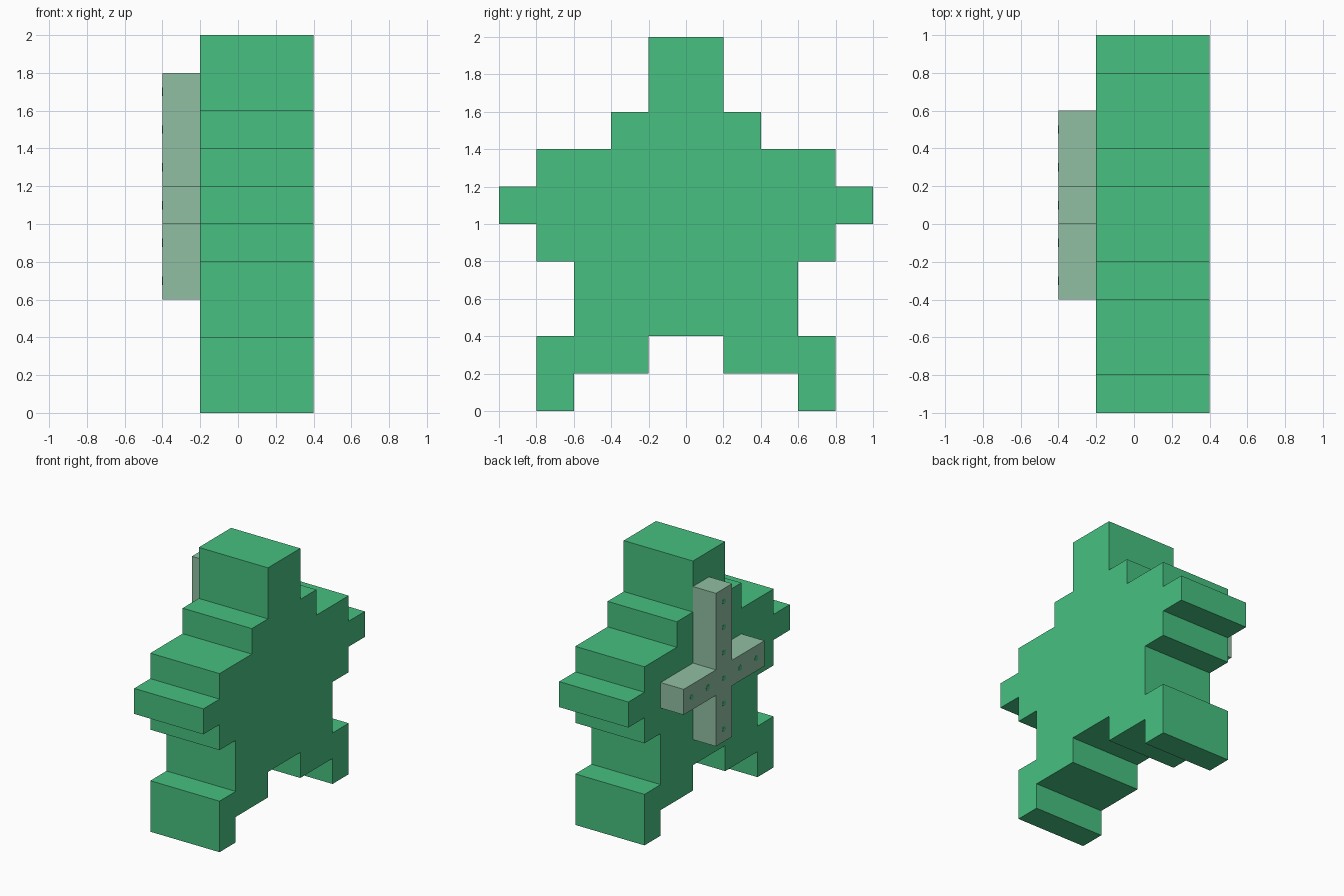
import bpy, bmesh
from mathutils import Matrix, Vector

cube = bpy.data.objects.get("Cube")
if cube:
    bpy.data.objects.remove(cube, do_unlink=True)

U = 0.2  # one block


def material(name, rgb):
    m = bpy.data.materials.new(name)
    m.use_nodes = True
    m.diffuse_color = (*rgb, 1)
    bsdf = m.node_tree.nodes["Principled BSDF"]
    bsdf.inputs["Base Color"].default_value = (*rgb, 1)
    bsdf.inputs["Roughness"].default_value = 0.8
    return m


green = material("leaf green", (0.063, 0.527, 0.216))
sage = material("pale sage", (0.283, 0.521, 0.361))


def finish(bm, name, mat):
    bmesh.ops.recalc_face_normals(bm, faces=bm.faces)
    mesh = bpy.data.meshes.new(name)
    bm.to_mesh(mesh)
    bm.free()
    mesh.materials.append(mat)
    obj = bpy.data.objects.new(name, mesh)
    bpy.context.collection.objects.link(obj)
    return obj


def slab(name, outline, x0, x1, mat):
    """Extrude a side outline, given in blocks as (y, z), from x0 to x1."""
    bm = bmesh.new()
    face = bm.faces.new([bm.verts.new((x0, y * U, z * U)) for y, z in outline])
    ext = bmesh.ops.extrude_face_region(bm, geom=[face])
    moved = [v for v in ext["geom"] if isinstance(v, bmesh.types.BMVert)]
    bmesh.ops.translate(bm, verts=moved, vec=Vector((x1 - x0, 0, 0)))
    return finish(bm, name, mat)


# Stepped body: half outline from head to crotch, mirrored across y
half = [(1, 10), (1, 8), (2, 8), (2, 7), (4, 7), (4, 6), (5, 6), (5, 5),
        (4, 5), (4, 4), (3, 4), (3, 2), (4, 2), (4, 0), (3, 0), (3, 1),
        (1, 1), (1, 2)]
slab("body", half + [(-y, z) for y, z in reversed(half)], -0.2, 0.4, green)

# Cross on the flat side
cross = [(0, 3), (1, 3), (1, 5), (3, 5), (3, 6), (1, 6),
         (1, 9), (0, 9), (0, 6), (-2, 6), (-2, 5), (0, 5)]
slab("cross", cross, -0.4, -0.2, sage)

# A small stud at the centre of each block of the cross
cells = [(0, z) for z in range(3, 9)] + [(y, 5) for y in (-2, -1, 1, 2)]
bm = bmesh.new()
for y, z in cells:
    place = (Matrix.Translation((-0.4, (y + 0.5) * U, (z + 0.5) * U))
             @ Matrix.Rotation(1.5707963, 4, 'Y'))
    bmesh.ops.create_cone(bm, cap_ends=True, segments=8, radius1=0.022,
                          radius2=0.022, depth=0.004, matrix=place)
finish(bm, "cross_studs", green)
